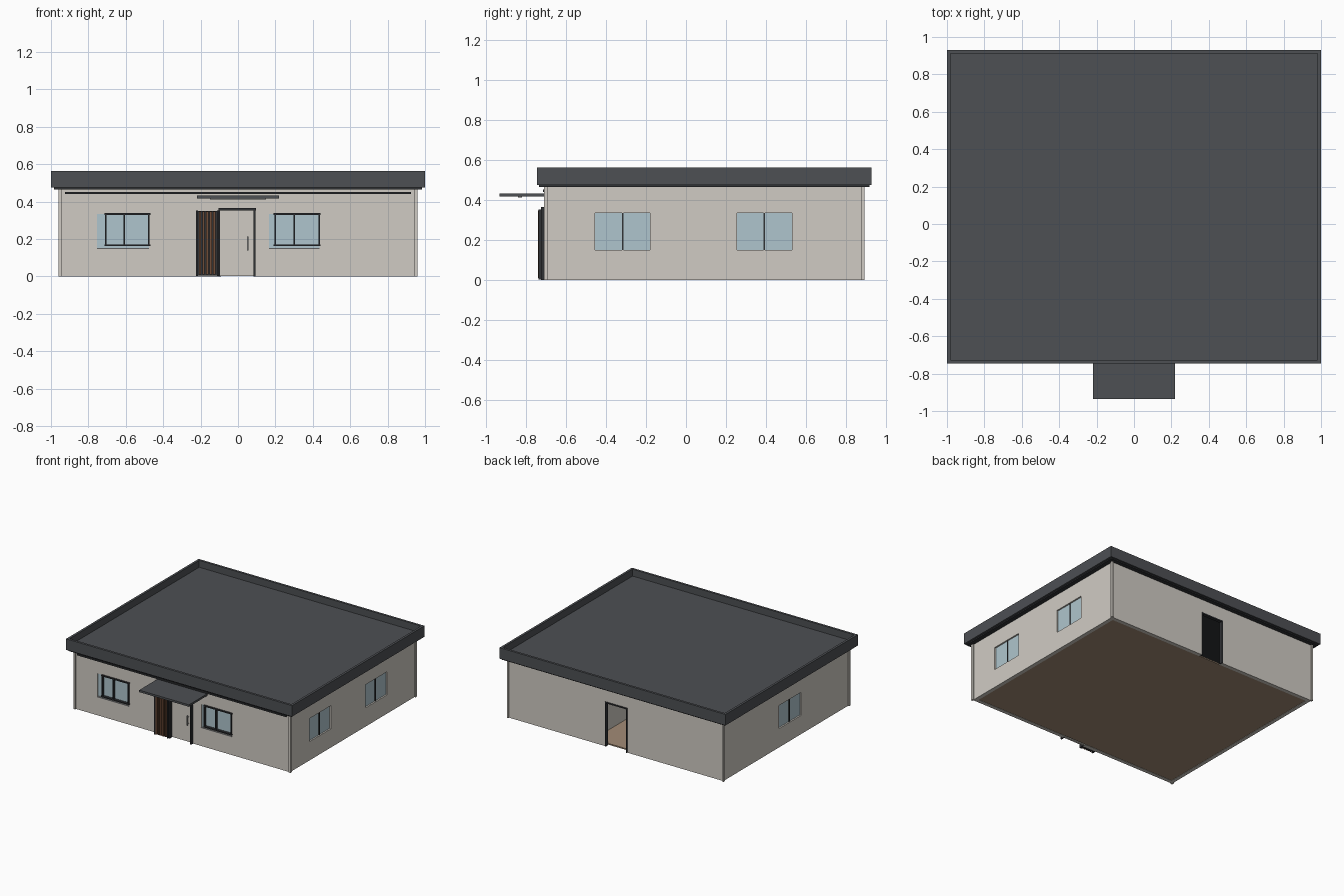
import bpy, bmesh

if "Cube" in bpy.data.objects:
    bpy.data.objects.remove(bpy.data.objects["Cube"])


def material(name, rgb):
    m = bpy.data.materials.new(name)
    m.diffuse_color = (*rgb, 1)
    m.use_nodes = True
    m.node_tree.nodes["Principled BSDF"].inputs["Base Color"].default_value = m.diffuse_color
    return m


WALL = material("plaster", (0.63, 0.60, 0.55))
ROOF = material("slate_grey", (0.075, 0.08, 0.088))
DARK = material("dark_metal", (0.03, 0.032, 0.036))
GLASS = material("pale_glass", (0.43, 0.56, 0.61))
WOOD = material("wood", (0.16, 0.075, 0.04))
FLOOR = material("floor_tan", (0.36, 0.26, 0.18))
RUG = material("rug_brown", (0.25, 0.11, 0.06))
STEEL = material("steel", (0.3, 0.3, 0.3))


def box(name, x, y, z, mat=None):
    """Box from (min, max) pairs."""
    bm = bmesh.new()
    bmesh.ops.create_cube(bm, size=1)
    for v in bm.verts:
        v.co = [r[0] if c < 0 else r[1] for c, r in zip(v.co, (x, y, z))]
    me = bpy.data.meshes.new(name)
    bm.to_mesh(me)
    bm.free()
    ob = bpy.data.objects.new(name, me)
    bpy.context.collection.objects.link(ob)
    if mat:
        me.materials.append(mat)
    return ob


def cut(target, x, y, z):
    cutter = box("cutter", x, y, z)
    cutter.hide_render = True
    mod = target.modifiers.new("cut", 'BOOLEAN')
    mod.operation = 'DIFFERENCE'
    mod.solver = 'EXACT'
    mod.object = cutter
    bpy.context.view_layer.objects.active = target
    bpy.ops.object.modifier_apply(modifier=mod.name)
    bpy.data.objects.remove(cutter)


X, Y0, Y1, T = 0.95, -0.70, 0.885, 0.03
WZ = (0.15, 0.335)
front_windows = [(-0.755, -0.475, -0.71), (0.165, 0.435, 0.195)]
side_windows = [(1, -0.455, -0.18), (1, 0.255, 0.53), (-1, -0.10, 0.18)]

# Wall shell with openings
walls = box("walls", (-X, X), (Y0, Y1), (0, 0.475), WALL)
cut(walls, (-X + T, X - T), (Y0 + T, Y1 - T), (-0.1, 0.6))
for a, b, _ in front_windows:
    cut(walls, (a, b), (Y0 - 0.1, Y0 + 0.1), WZ)
for s, a, b in side_windows:
    cut(walls, sorted((s * 0.85, s * 1.05)), (a, b), WZ)
cut(walls, (-0.097, 0.093), (Y0 - 0.1, Y0 + 0.1), (-0.1, 0.355))
cut(walls, (-0.10, 0.095), (Y1 - 0.1, Y1 + 0.1), (-0.1, 0.355))

# Corner trims
for sx in (-1, 1):
    for y in (Y0, Y1):
        box("corner_trim", sorted((sx * 0.945, sx * 0.96)),
            (y - 0.01, y + 0.01), (0, 0.47), WALL)

# Floor, partitions and rug
box("floor", (-X + T, X - T), (Y0 + T, Y1 - T), (0.002, 0.012), FLOOR)
box("long_partition", (0.22, 0.24), (0.18, Y1 - T), (0.012, 0.47), WALL)
box("cross_partition", (0.36, X - T), (0.51, 0.53), (0.012, 0.47), WALL)
box("rug", (-0.68, -0.40), (-0.42, -0.22), (0.012, 0.016), RUG)

# Roof tray with raised parapet, and soffit below
roof = box("roof", (-1, 1), (-0.745, 0.93), (0.475, 0.563), ROOF)
bm = bmesh.new()
bm.from_mesh(roof.data)
bm.normal_update()
top = [f for f in bm.faces if f.normal.z > 0.9]
bmesh.ops.inset_region(bm, faces=top, thickness=0.026)
ext = bmesh.ops.extrude_face_region(bm, geom=top)["geom"]
bmesh.ops.delete(bm, geom=[f for f in top if f.is_valid], context='FACES')
for v in ext:
    if isinstance(v, bmesh.types.BMVert):
        v.co.z -= 0.055
bmesh.ops.recalc_face_normals(bm, faces=bm.faces)
bm.to_mesh(roof.data)
bm.free()
box("soffit", (-0.985, 0.985), (-0.735, 0.918), (0.466, 0.476), DARK)
box("front_trim_strip", (-0.925, 0.925), (-0.716, -0.70), (0.44, 0.452), DARK)

# Front windows: glass, offset dark frame, mullion and sill
for a, b, f in front_windows:
    box("front_glass", (a, b), (Y0 + 0.008, Y0 + 0.016), WZ, GLASS)
    box("front_sill", (a, b), (Y0 - 0.006, Y0 + 0.01), (0.146, 0.152), STEEL)
    y = (Y0 - 0.012, Y0 + 0.008)
    r = b + 0.003
    for x in (f, (f + r) / 2 - 0.02, r - 0.008):
        box("window_post", (x, x + 0.008), y, (0.162, 0.337), DARK)
    for z in (0.162, 0.329):
        box("window_rail", (f - 0.004, r + 0.004), y, (z, z + 0.009), DARK)

# Side windows: glass and central mullion
for s, a, b in side_windows:
    m = (a + b) / 2
    box("side_glass", sorted((s * 0.93, s * 0.938)), (a, b), WZ, GLASS)
    box("side_mullion", sorted((s * 0.928, s * 0.944)),
        (m - 0.004, m + 0.004), WZ, DARK)

# Front door, frame and handle
box("front_door", (-0.097, 0.093), (-0.698, -0.68), (0.003, 0.355), WALL)
box("door_head", (-0.105, 0.097), (-0.725, -0.69), (0.353, 0.365), DARK)
for x in (-0.105, 0.083):
    box("door_jamb", (x, x + 0.01), (-0.725, -0.69), (0, 0.355), DARK)
box("door_handle", (0.047, 0.055), (-0.72, -0.708), (0.14, 0.215), STEEL)
for z in (0.15, 0.2):
    box("handle_stem", (0.049, 0.053), (-0.71, -0.697), (z, z + 0.005), STEEL)

# Slatted timber screen beside the door
box("screen_back", (-0.218, -0.105), (-0.725, -0.70), (0.005, 0.35), DARK)
for x in (-0.225, -0.113):
    box("screen_post", (x, x + 0.012), (-0.738, -0.70), (0.003, 0.353), DARK)
for i in range(5):
    x = -0.209 + i * 0.019
    box("screen_slat", (x, x + 0.012), (-0.742, -0.722), (0.01, 0.348), WOOD)

# Entrance canopy with light strip
box("canopy", (-0.22, 0.22), (-0.935, -0.70), (0.418, 0.434), ROOF)
box("canopy_light", (-0.15, 0.15), (-0.84, -0.82), (0.412, 0.419), STEEL)

# Back door frame
for x in (-0.10, 0.087):
    box("back_door_jamb", (x, x + 0.008), (Y1 - 0.02, Y1 + 0.006), (0, 0.355), DARK)
box("back_door_head", (-0.10, 0.095), (Y1 - 0.02, Y1 + 0.006), (0.347, 0.357), DARK)
